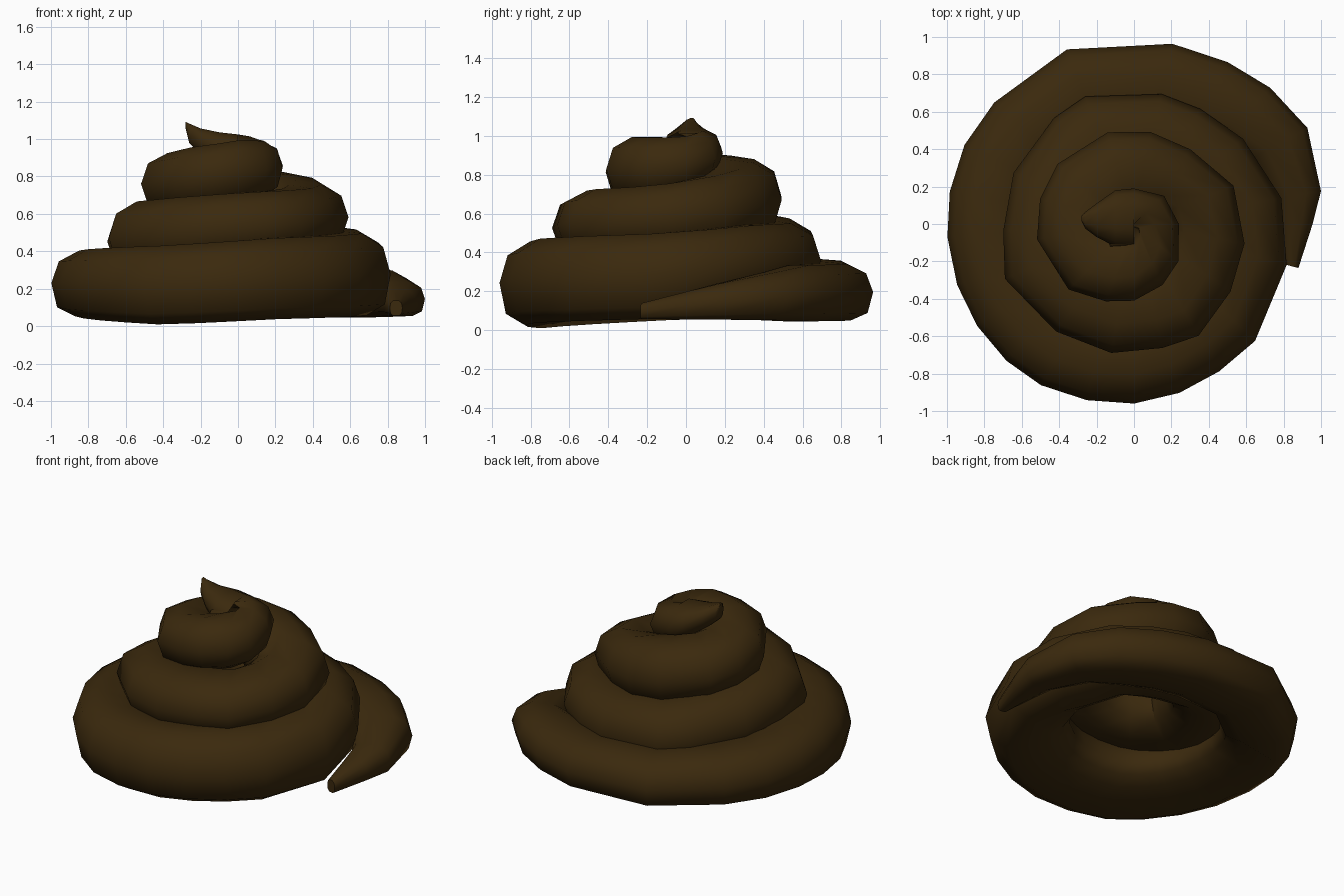
import bpy, math

if "Cube" in bpy.data.objects:
    bpy.data.objects.remove(bpy.data.objects["Cube"])

# outer edge of the coil: (angle in degrees, distance from the axis)
OUTER = [(-15, .91), (0, .955), (10, 1.015), (29, 1.06), (45, 1.03), (60, 1.0), (78, .985),
         (111, 1.0), (139, .99), (155, 1.0), (170, 1.0), (184, 1.0), (199, 1.0), (213, 1.0),
         (227, 1.0), (240, .995), (255, .975), (270, .96), (285, .935), (300, .91),
         (316, .9), (345, .845), (370, .8), (398, .74), (420, .71), (438, .71), (471, .73),
         (487, .71), (517, .70), (543, .70), (563, .75), (594, .71), (620, .70), (643, .68),
         (660, .69), (685, .63), (710, .6), (741, .57), (773, .5), (800, .5), (826, .51),
         (862, .52), (885, .52), (909, .525), (945, .495), (970, .44), (990, .41), (1015, .36),
         (1040, .31), (1080, .24), (1123, .22), (1170, .19)]

# tube section along the coil: (angle, bottom z, top z, width)
SECTION = [(-15, .055, .14, .07), (20, .05, .28, .33), (45, .04, .34, .42), (90, .045, .35, .46),
           (180, .05, .41, .47), (243, .0, .44, .5), (285, .03, .48, .5), (345, .05, .505, .5),
           (400, .16, .55, .5), (450, .16, .56, .5), (540, .24, .66, .52), (630, .35, .72, .5),
           (700, .4, .75, .48), (740, .41, .8, .46), (810, .48, .88, .46), (900, .58, .925, .46),
           (990, .66, 1.0, .41), (1060, .7, .995, .4), (1123, .74, 1.02, .42),
           (1170, .79, 1.03, .32)]

# tapered tip at the top: (x, y, z, half width, half height)
TIP = [(-.1, .03, .945, .15, .095), (-.2, .02, .99, .09, .07), (-.26, .02, 1.03, .045, .055),
       (-.28, .03, 1.075, .015, .018)]
SIDES = 10


def section_at(a):
    for p, q in zip(SECTION, SECTION[1:]):
        if a <= q[0]:
            t = (a - p[0]) / (q[0] - p[0])
            return [u + (v - u) * t for u, v in zip(p[1:], q[1:])]
    return SECTION[-1][1:]


def soft(v, e):
    # squared ellipse
    return math.copysign(abs(v) ** e, v)


def profile(squarish, lifted):
    # unit outline of the tube; the bottom turn is boxier below, its inner underside lifted
    for k in range(SIDES):
        t = 2 * math.pi * k / SIDES
        c, s = math.cos(t), math.sin(t)
        e = .65 if squarish and s < 0 else .85
        u, v = soft(c, e), soft(s, e)
        if lifted and s < 0 and c < 0:
            v *= .55
        yield u, v


# sweep the section round the rising, shrinking spiral
verts, faces = [], []
for a, r_out in OUTER:
    lo, hi, w = section_at(a)
    ca, sa = math.cos(math.radians(a)), math.sin(math.radians(a))
    for u, v in profile(a < 360, 150 < a < 360):
        r = r_out + (u - 1) * w / 2
        verts.append((r * ca, r * sa, (lo + hi) / 2 + v * (hi - lo) / 2))
for x, y, z, ry, rz in TIP:
    for u, v in profile(False, False):
        verts.append((x, y + u * ry, z + v * rz))

for i in range(len(OUTER) + len(TIP) - 1):
    for k in range(SIDES):
        a, b = i * SIDES + k, i * SIDES + (k + 1) % SIDES
        faces.append((a, a + SIDES, b + SIDES, b))
faces.append(tuple(range(SIDES)))
faces.append(tuple(reversed(range(len(verts) - SIDES, len(verts)))))

mesh = bpy.data.meshes.new("spiral_coil")
mesh.from_pydata(verts, [], faces)
coil = bpy.data.objects.new("spiral_coil", mesh)
bpy.context.collection.objects.link(coil)

# consistent outward normals and smooth shading
bpy.context.view_layer.objects.active = coil
coil.select_set(True)
bpy.ops.object.mode_set(mode='EDIT')
bpy.ops.mesh.select_all(action='SELECT')
bpy.ops.mesh.normals_make_consistent(inside=False)
bpy.ops.object.mode_set(mode='OBJECT')
bpy.ops.object.shade_smooth_by_angle(angle=math.radians(60))

brown = bpy.data.materials.new("dark_brown")
brown.diffuse_color = (.043, .022, .004, 1)
brown.use_nodes = True
brown.node_tree.nodes["Principled BSDF"].inputs["Base Color"].default_value = brown.diffuse_color
mesh.materials.append(brown)
